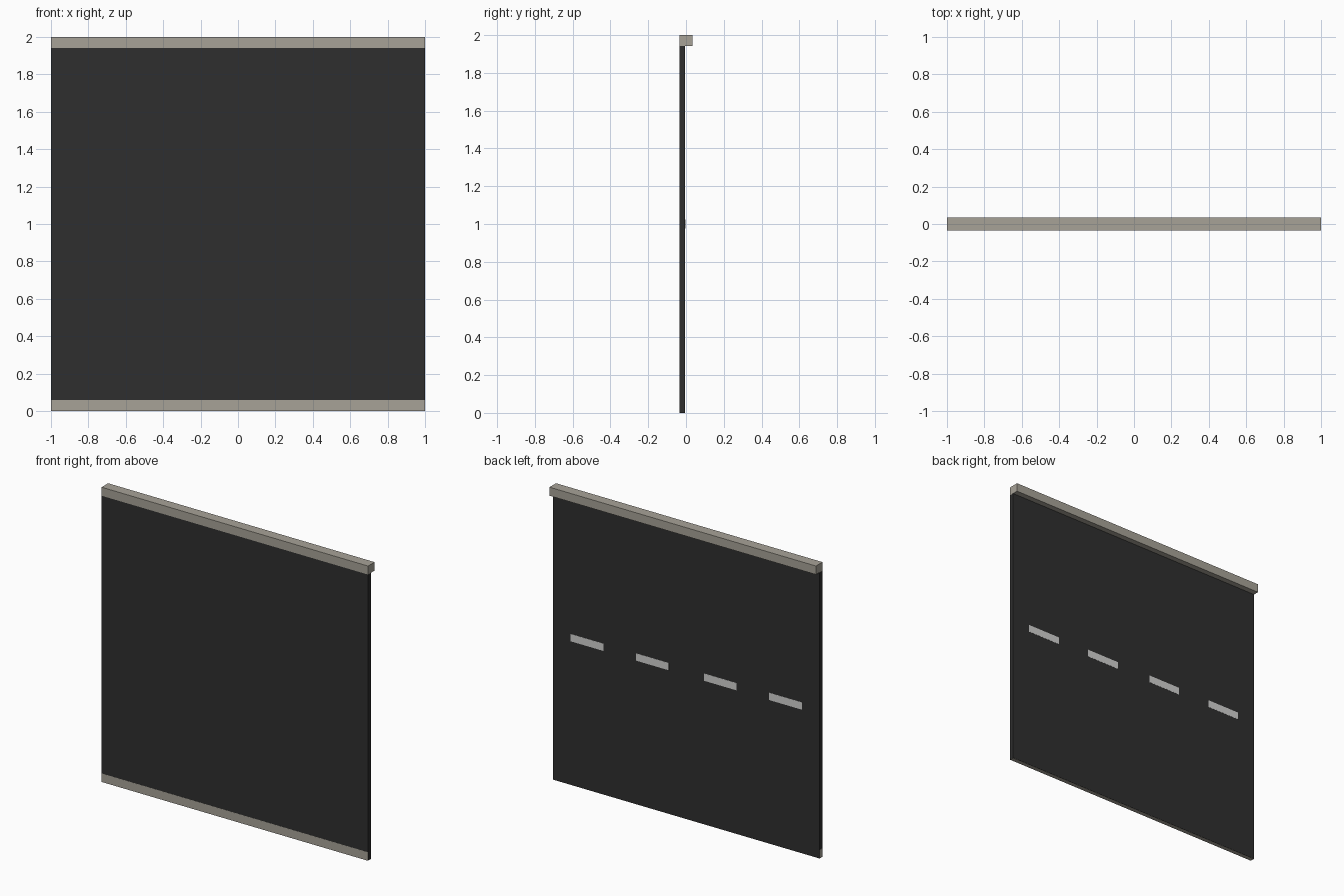
import bpy, bmesh

if "Cube" in bpy.data.objects:
    bpy.data.objects.remove(bpy.data.objects["Cube"])


def material(name, rgb):
    m = bpy.data.materials.new(name)
    m.diffuse_color = (*rgb, 1)
    m.use_nodes = True
    m.node_tree.nodes["Principled BSDF"].inputs["Base Color"].default_value = m.diffuse_color
    return m


asphalt = material("dark asphalt", (0.028, 0.028, 0.028))
concrete = material("warm grey concrete", (0.39, 0.365, 0.312))
paint = material("road paint", (0.64, 0.64, 0.63))


def box(name, lo, hi, mat):
    """Axis-aligned box between two corners."""
    bm = bmesh.new()
    bmesh.ops.create_cube(bm, size=1)
    for v in bm.verts:
        v.co = [lo[i] + (v.co[i] + 0.5) * (hi[i] - lo[i]) for i in range(3)]
    me = bpy.data.meshes.new(name)
    bm.to_mesh(me)
    bm.free()
    me.materials.append(mat)
    ob = bpy.data.objects.new(name, me)
    bpy.context.collection.objects.link(ob)
    return ob


FRONT, BACK = -0.035, -0.004
E = 0.0006  # small offset that keeps flush faces from flickering

# road slab, standing on edge
box("road_slab", (-1 + E, FRONT + E, E), (1, BACK, 2 - E), asphalt)

# raised kerb along the top edge
box("raised_kerb", (-1, FRONT, 1.942), (1 + E, 0.035, 2), concrete)

# flush kerb along the bottom edge
box("flush_kerb", (-1, FRONT, 0), (1 - E, BACK - E, 0.058), concrete)

# dashed centre line on the road side
for i, x in enumerate((-0.745, -0.255, 0.255, 0.745)):
    box(f"lane_dash_{i + 1}", (x - 0.123, BACK - 0.001, 0.975),
        (x + 0.123, BACK + 0.001, 1.025), paint)
